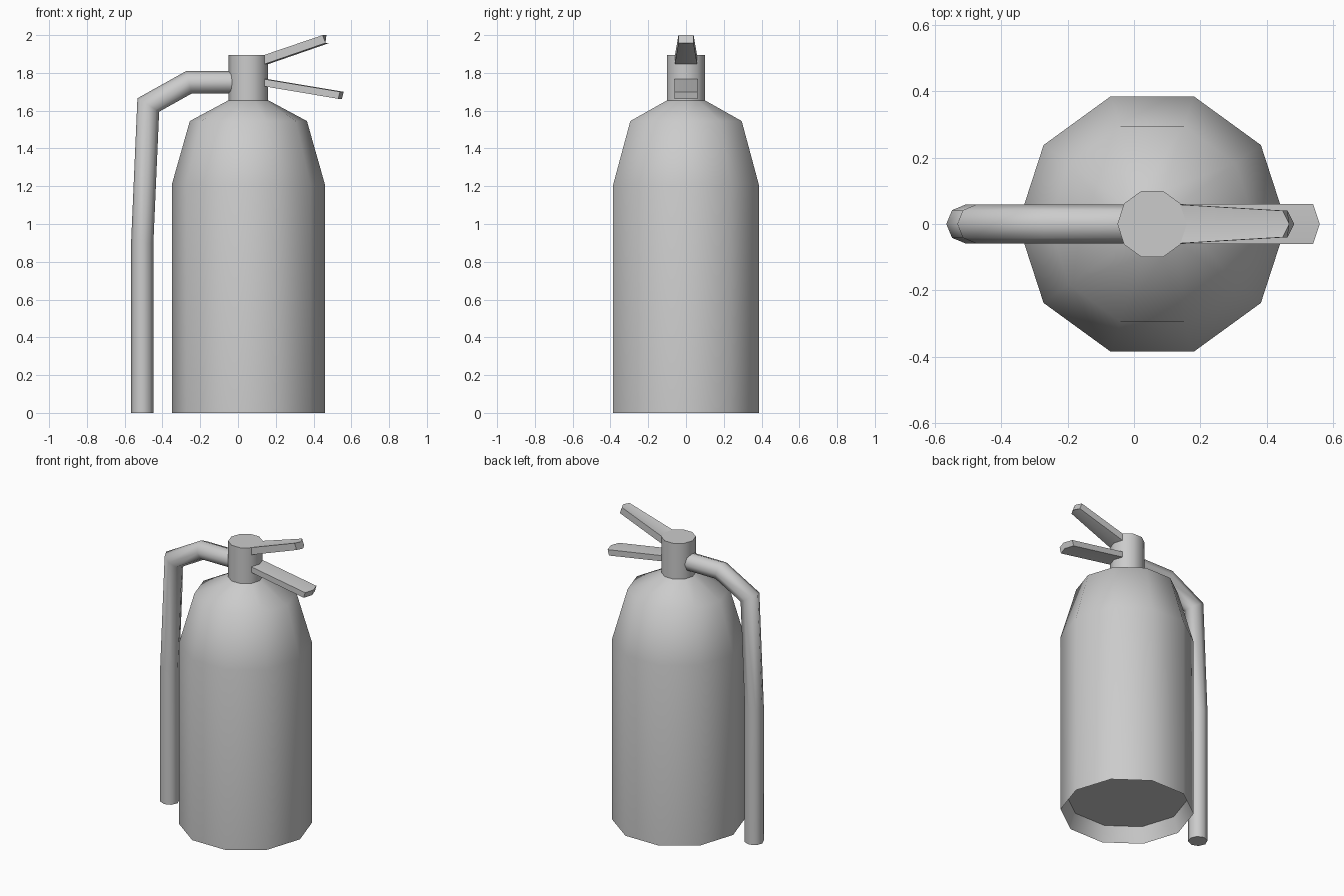
import bpy, bmesh, math
from mathutils import Vector

if "Cube" in bpy.data.objects:
    bpy.data.objects.remove(bpy.data.objects["Cube"])

CX = 0.055  # axis of the tank


def finish(name, bm, angle=60):
    bmesh.ops.recalc_face_normals(bm, faces=bm.faces)
    me = bpy.data.meshes.new(name)
    bm.to_mesh(me)
    bm.free()
    ob = bpy.data.objects.new(name, me)
    bpy.context.collection.objects.link(ob)
    bpy.ops.object.select_all(action='DESELECT')
    ob.select_set(True)
    bpy.context.view_layer.objects.active = ob
    bpy.ops.object.shade_smooth_by_angle(angle=math.radians(angle))
    return ob


def loft(bm, rings):
    """Skin closed rings of points and cap both ends."""
    vs = [[bm.verts.new(p) for p in ring] for ring in rings]
    for a, b in zip(vs, vs[1:]):
        n = len(a)
        for i in range(n):
            bm.faces.new((a[i], a[(i + 1) % n], b[(i + 1) % n], b[i]))
    bm.faces.new(vs[0])
    bm.faces.new(vs[-1])


def lathe(name, profile, sides=10):
    bm = bmesh.new()
    loft(bm, [[(CX + r * math.cos(2 * math.pi * i / sides),
                r * math.sin(2 * math.pi * i / sides), z)
               for i in range(sides)] for r, z in profile])
    return finish(name, bm)


def tube(name, path, radius, sides=8):
    """Sweep a round section along a path in the XZ plane with mitred corners."""
    pts = [Vector((x, 0, z)) for x, z in path]
    rings = []
    for k, p in enumerate(pts):
        d0 = (p - pts[k - 1]).normalized() if k else (pts[1] - p).normalized()
        d1 = (pts[k + 1] - p).normalized() if k < len(pts) - 1 else d0
        t = (d0 + d1).normalized()
        side = Vector((-t.z, 0, t.x)) / t.dot(d0)
        ring = []
        for i in range(sides):
            a = 2 * math.pi * i / sides
            ring.append(p + radius * (math.cos(a) * side
                                      + math.sin(a) * Vector((0, 1, 0))))
        rings.append(ring)
    bm = bmesh.new()
    loft(bm, rings)
    return finish(name, bm)


def lever(name, root, tip):
    """Flat bar with a pointed end; stations are (x, z_top, z_bottom, half_width)."""
    rings = []
    for x, zt, zb, w, lean in (root, tip):
        nose = 0.02
        rings.append([(x - nose, -w, zt), (x, 0, zt), (x - nose, w, zt),
                      (x - nose + lean, w, zb), (x + lean, 0, zb),
                      (x - nose + lean, -w, zb)])
    bm = bmesh.new()
    loft(bm, rings)
    return finish(name, bm, 40)


# Tank with recessed base, sloped shoulder and valve neck
lathe("tank", [(0.37, 0.10), (0.405, 0), (0.405, 1.21), (0.31, 1.545),
               (0.105, 1.655), (0.105, 1.895)])

# Discharge hose
tube("hose", [(0.02, 1.75), (-0.26, 1.75), (-0.475, 1.63),
              (-0.507, 0.90), (-0.507, 0)], 0.059)

# Squeeze lever and carrying handle
lever("squeeze_lever", (0.13, 1.885, 1.840, 0.06, 0.012),
      (0.468, 2.0, 1.958, 0.04, 0.015))
lever("carry_handle", (0.11, 1.775, 1.738, 0.06, -0.005),
      (0.56, 1.70, 1.663, 0.06, -0.01))
